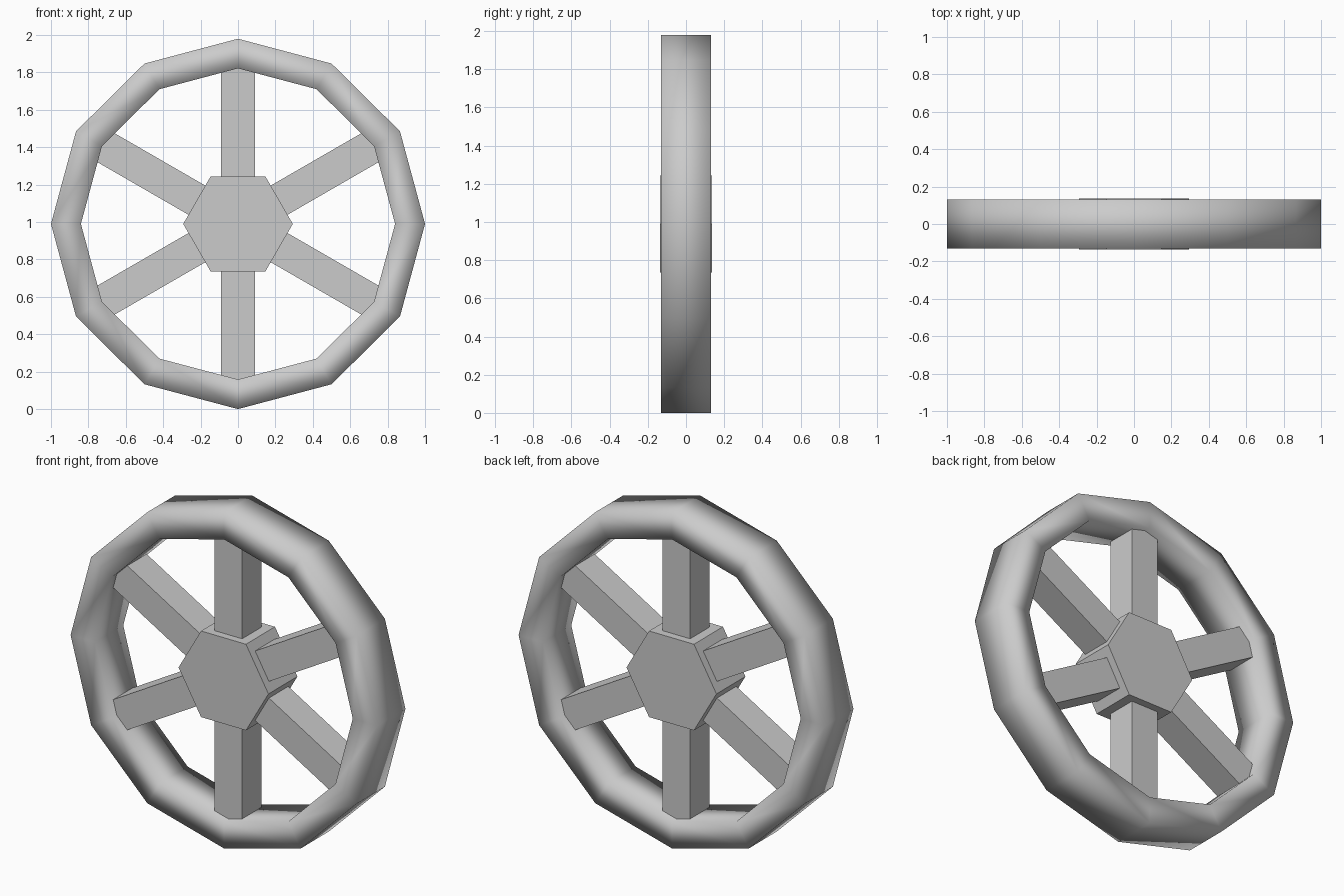
import bpy
import bmesh
import math
from mathutils import Matrix

cube = bpy.data.objects.get("Cube")
if cube:
    bpy.data.objects.remove(cube, do_unlink=True)

CENTRE = 0.99

grey = bpy.data.materials.new("light_grey")
grey.use_nodes = True
colour = (0.6, 0.6, 0.6, 1)
grey.diffuse_color = colour
grey.node_tree.nodes["Principled BSDF"].inputs["Base Color"].default_value = colour


def add_object(name, bm, smooth=False):
    bmesh.ops.recalc_face_normals(bm, faces=bm.faces)
    mesh = bpy.data.meshes.new(name)
    for face in bm.faces:
        face.smooth = smooth
    bm.to_mesh(mesh)
    bm.free()
    mesh.materials.append(grey)
    obj = bpy.data.objects.new(name, mesh)
    obj.location.z = CENTRE
    bpy.context.collection.objects.link(obj)
    return obj


# Rim: rectangular section swept round twelve corners, shaded smooth all over
SIDES = 12
section = [(0.84, -0.131), (1, -0.131), (1, 0.131), (0.84, 0.131)]
bm = bmesh.new()
rings = []
for i in range(SIDES):
    a = math.tau * i / SIDES
    rings.append([bm.verts.new((r * math.cos(a), y, 0.99 * r * math.sin(a)))
                  for r, y in section])
for i, ring in enumerate(rings):
    following = rings[(i + 1) % SIDES]
    for j in range(4):
        k = (j + 1) % 4
        bm.faces.new((ring[j], ring[k], following[k], following[j]))
add_object("rim", bm, smooth=True)

# Hub: six-sided prism with a corner pointing to each side
bm = bmesh.new()
bmesh.ops.create_cone(bm, cap_ends=True, segments=6, radius1=0.293,
                      radius2=0.293, depth=0.27,
                      matrix=Matrix.Rotation(math.pi / 2, 4, "X")
                      @ Matrix.Rotation(math.pi / 2, 4, "Z"))
# Put the corners on the x axis whichever way the prism starts
if max(v.co.x for v in bm.verts) < 0.28:
    bmesh.ops.rotate(bm, verts=bm.verts,
                     matrix=Matrix.Rotation(math.pi / 6, 3, "Y"))
add_object("hub", bm)

# Spokes: six square bars from the hub into the rim
for i in range(6):
    bm = bmesh.new()
    bmesh.ops.create_cube(bm, size=1, matrix=Matrix.Translation((0, 0, 0.5))
                          @ Matrix.Diagonal((0.18, 0.18, 0.74, 1)))
    spoke = add_object(f"spoke_{i + 1}", bm)
    spoke.rotation_euler.y = math.tau * i / 6
